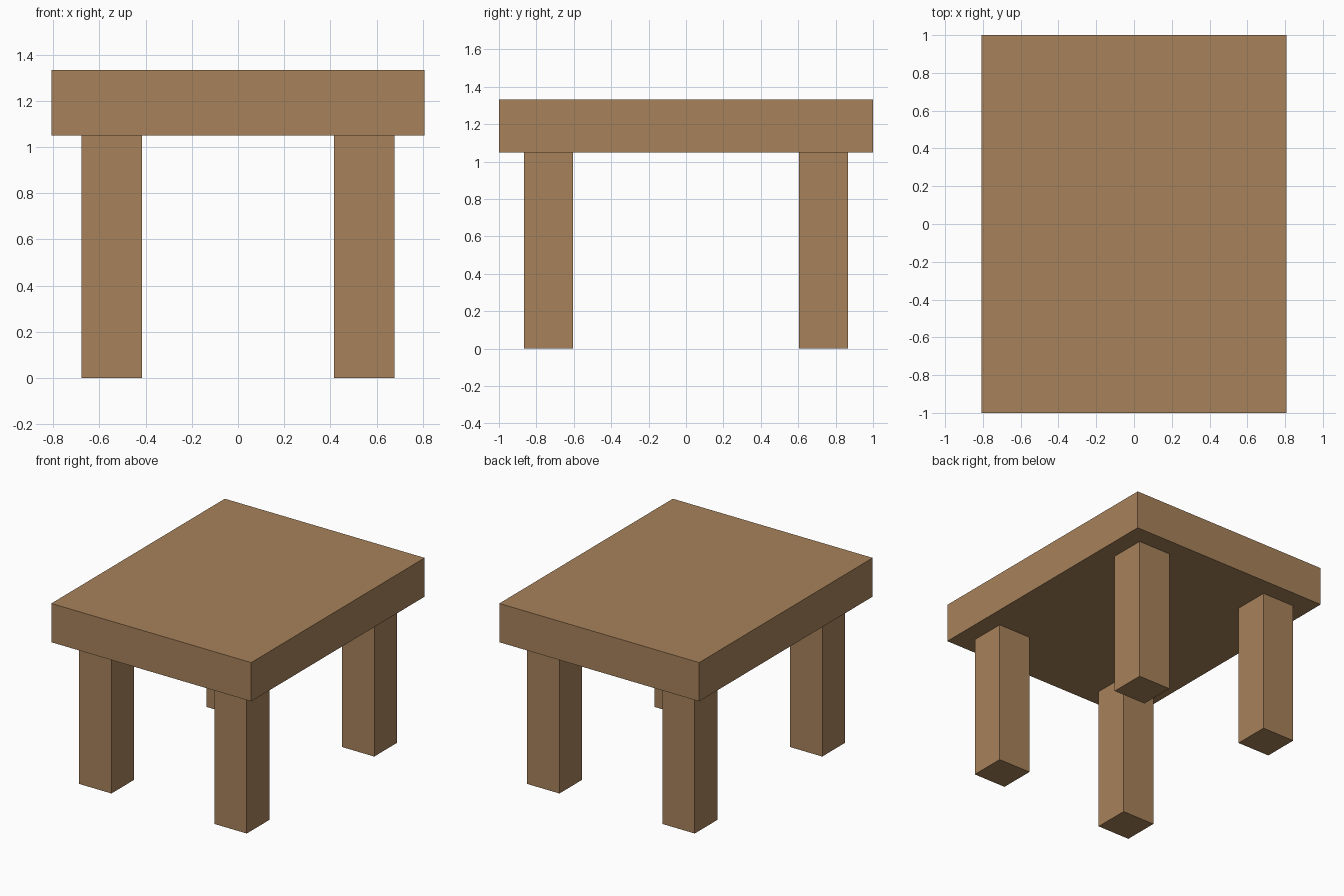
import bpy

cube = bpy.data.objects.get("Cube")
if cube:
    bpy.data.objects.remove(cube, do_unlink=True)

# Single wood colour
wood = bpy.data.materials.new("brown_wood")
wood.use_nodes = True
colour = (0.39, 0.225, 0.105, 1)
wood.diffuse_color = colour
wood.node_tree.nodes["Principled BSDF"].inputs["Base Color"].default_value = colour


def add_box(name, centre, size):
    bpy.ops.mesh.primitive_cube_add(size=1, location=centre)
    box = bpy.context.object
    box.name = name
    box.scale = size
    bpy.ops.object.transform_apply(location=False, rotation=False, scale=True)
    box.data.materials.append(wood)
    return box


LEG_HEIGHT = 1.05
TOP_HEIGHT = 1.333
LEG_WIDTH = 0.262

# Thick table top
thickness = TOP_HEIGHT - LEG_HEIGHT
add_box("table_top", (0, 0, LEG_HEIGHT + thickness / 2), (1.613, 2, thickness))

# Four square legs, set in from the edges
for side, sx in (("right", -1), ("left", 1)):
    for end, sy in (("front", -1), ("back", 1)):
        add_box(f"{end}_{side}_leg",
                (sx * 0.546, sy * 0.735, LEG_HEIGHT / 2),
                (LEG_WIDTH, LEG_WIDTH, LEG_HEIGHT))
